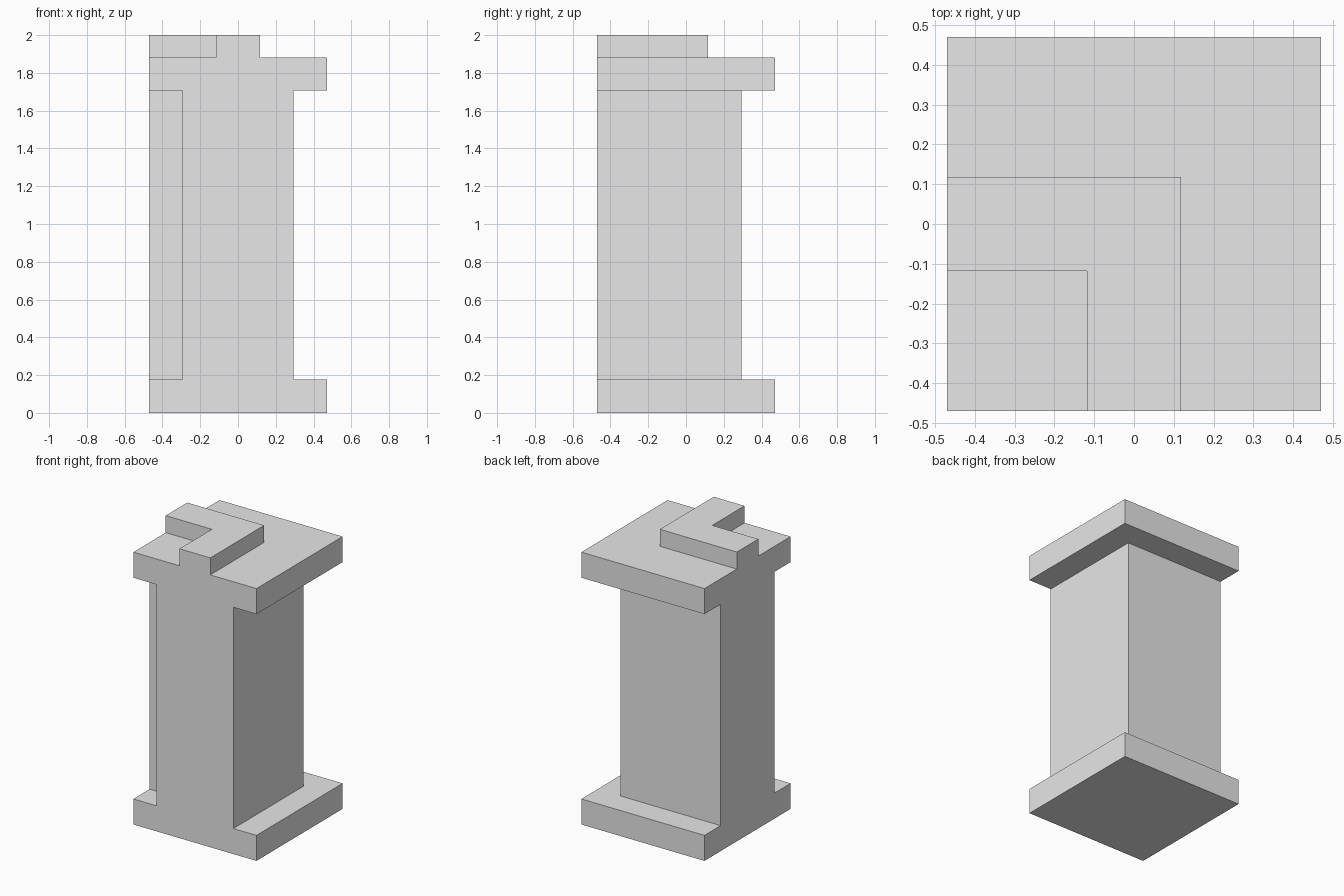
import bpy
import bmesh
from math import radians

default = bpy.data.objects.get("Cube")
if default:
    bpy.data.objects.remove(default, do_unlink=True)

U = 2 / 17      # modelling unit: the whole model is 17 units tall
END = -4 * U    # where both arms of the corner are cut off

stone = bpy.data.materials.new("plain_grey")
stone.use_nodes = True
stone.diffuse_color = (0.8, 0.8, 0.8, 1)
stone.node_tree.nodes["Principled BSDF"].inputs["Base Color"].default_value = (0.8, 0.8, 0.8, 1)

# Half of the wall section (half width, height): foot, wall, cap slab, top ridge
half = [(4, 0), (4, 1.5), (2.5, 1.5), (2.5, 14.5),
        (4, 14.5), (4, 16), (1, 16), (1, 17)]
section = [(w * U, z * U) for w, z in half]
section += [(-w, z) for w, z in reversed(section)]

# Sweep the section from the -x end, round a mitred corner, to the -y end
bm = bmesh.new()
rings = [
    [bm.verts.new((END, w, z)) for w, z in section],
    [bm.verts.new((w, w, z)) for w, z in section],
    [bm.verts.new((w, END, z)) for w, z in section],
]
count = len(section)
for a, b in zip(rings, rings[1:]):
    for i in range(count):
        j = (i + 1) % count
        bm.faces.new((a[i], a[j], b[j], b[i]))
bm.faces.new(list(reversed(rings[0])))
bm.faces.new(rings[-1])

# Collapse the inner corner and merge coplanar faces
bmesh.ops.remove_doubles(bm, verts=bm.verts[:], dist=1e-4)
bmesh.ops.dissolve_limit(bm, angle_limit=radians(1), verts=bm.verts[:], edges=bm.edges[:])
bmesh.ops.recalc_face_normals(bm, faces=bm.faces[:])

mesh = bpy.data.meshes.new("corner_wall")
bm.to_mesh(mesh)
bm.free()
mesh.materials.append(stone)
wall = bpy.data.objects.new("corner_wall", mesh)
bpy.context.collection.objects.link(wall)
